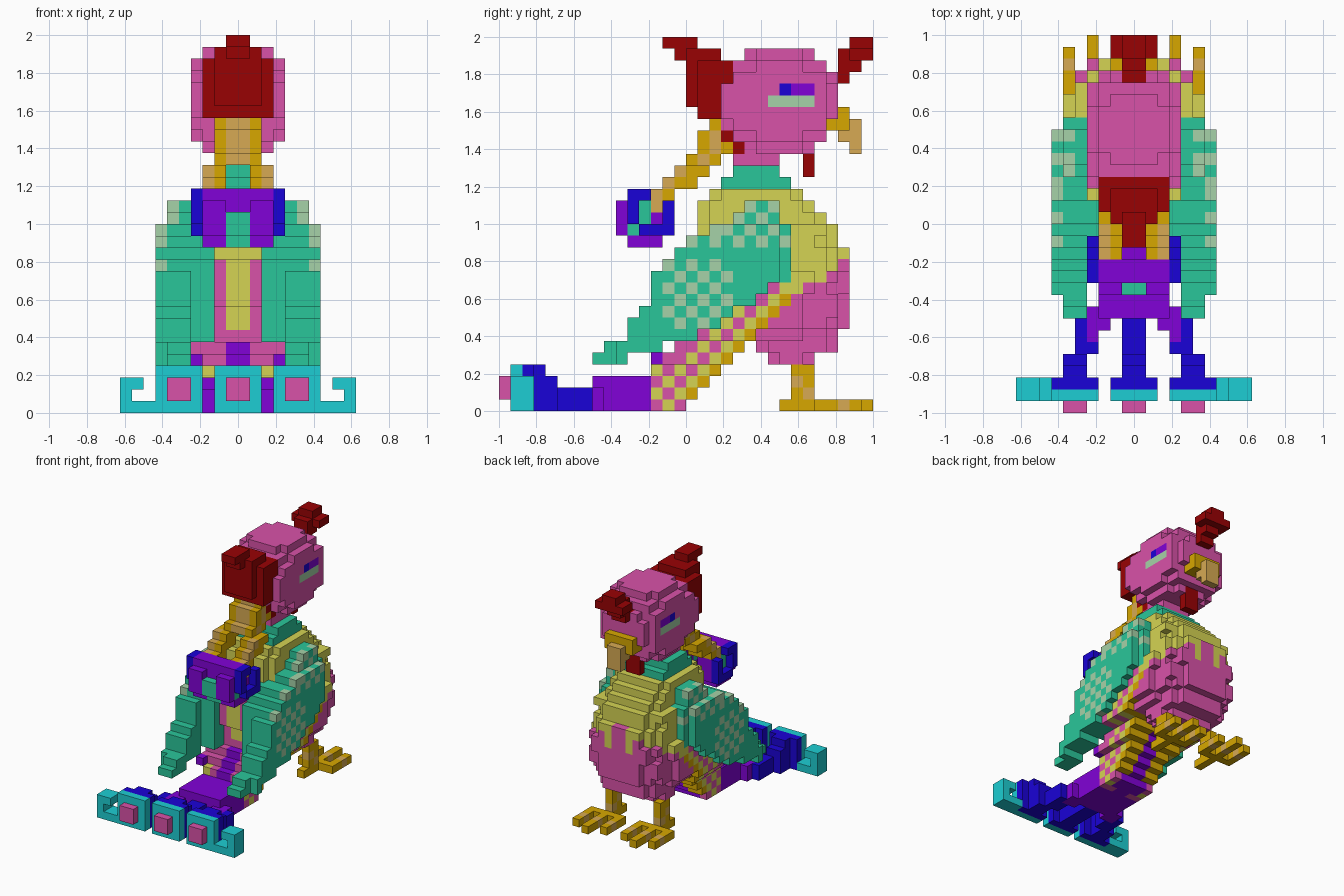
import bpy, bmesh
from mathutils import Vector

if "Cube" in bpy.data.objects:
    bpy.data.objects.remove(bpy.data.objects["Cube"], do_unlink=True)

S = 0.0625  # edge of one block
COLOURS = {
    "pink": (217, 82, 169), "green": (42, 198, 154), "olive_yellow": (213, 212, 83),
    "dark_red": (153, 2, 4), "ochre": (215, 167, 0), "tan": (215, 170, 83),
    "purple": (129, 2, 215), "blue": (26, 2, 215), "cyan": (29, 206, 211),
    "pale_green": (166, 210, 168)}


def linear(c):
    c /= 255
    return c / 12.92 if c <= 0.04045 else ((c + 0.055) / 1.055) ** 2.4


mats = []
for name, rgb in COLOURS.items():
    m = bpy.data.materials.new(name)
    m.use_nodes = True
    col = [linear(c) for c in rgb] + [1]
    m.diffuse_color = col
    m.node_tree.nodes["Principled BSDF"].inputs["Base Color"].default_value = col
    mats.append(m)
INDEX = {n: i for i, n in enumerate(COLOURS)}

owner, parts = set(), {}  # every block belongs to one part only


def put(part, a, j, k, colour):
    """Add a block and its mirror image; a counts outwards from the middle."""
    for i in (a, -1 - a):
        if (i, j, k) not in owner:
            owner.add((i, j, k))
            parts.setdefault(part, {})[i, j, k] = colour


def box(part, a, j, k, colour):
    """Fill half-open block ranges; colour is a name or a rule."""
    for x in range(*a):
        for y in range(*j):
            for z in range(*k):
                put(part, x, y, z, colour(x, y, z) if callable(colour) else colour)


# crown at the back of the head and crest on the forehead
R = "dark_red"
box("crown", (0, 1), (14, 17), (31, 32), R)
box("crown", (0, 1), (15, 16), (30, 31), R)
box("crown", (0, 2), (16, 19), (30, 31), R)
box("crown", (0, 2), (16, 17), (26, 30), R)
box("crown", (0, 3), (17, 20), (25, 30), R)
box("crown", (0, 2), (19, 20), (23, 24), R)
box("crown", (0, 2), (20, 21), (22, 23), R)
box("crest", (0, 1), (28, 30), (28, 29), R)
box("crest", (0, 1), (29, 31), (29, 30), R)
box("crest", (0, 1), (29, 30), (30, 31), R)
box("crest", (0, 2), (30, 32), (30, 31), R)
box("crest", (0, 1), (30, 32), (31, 32), R)
box("wattle", (0, 1), (26, 27), (20, 23), R)

# beak
box("beak", (0, 2), (28, 30), (24, 26), "ochre")
box("beak", (0, 1), (30, 31), (22, 25), "tan")
box("beak", (0, 1), (29, 30), (23, 24), "tan")


# rounded head with painted eyes and flat cheeks
def head_colour(a, j, k):
    if a == 3 and k == 27 and 24 <= j <= 26:
        return "blue" if j == 24 else "purple"
    return "pale_green" if a == 3 and k == 26 and 23 <= j <= 26 else "pink"


for a in range(4):
    for j in range(19, 29):
        for k in range(22, 31):
            if ((a + .5) / 4) ** 3 + (abs(j - 23.5) / 5) ** 3 + (abs(k - 26) / 4.5) ** 3 < 1:
                put("head", a, j, k, head_colour(a, j, k))
box("head", (3, 4), (19, 28), (25, 28), head_colour)
box("head", (3, 4), (20, 28), (24, 29), head_colour)

# neck
box("neck", (0, 2), (20, 24), (21, 22), "pink")
box("neck", (0, 3), (20, 24), (20, 21), "green")
box("neck", (0, 3), (19, 25), (19, 20), "green")

# braid that splits in two on its way down
for k, j0, j1 in ((24, 18, 19), (23, 17, 19), (22, 17, 20), (21, 16, 19),
                  (20, 15, 18), (19, 14, 17), (18, 13, 15), (17, 13, 14)):
    if k > 20:
        box("braid", (0, 2), (j0, j1), (k, k + 1),
            lambda a, j, z: "tan" if a == 0 or j == j0 + 1 else "ochre")
    else:
        box("braid", (1, 3), (j0, j1), (k, k + 1),
            lambda a, j, z: "tan" if a == 2 and j == j0 else "ochre")

# curled end of the braid: purple roll with blue outer rings and a green clasp
box("curl", (0, 1), (10, 11), (15, 17), "green")
box("curl", (0, 1), (11, 12), (14, 15), "green")
CURL = ((18, ".bb.."), (17, "pbggb"), (16, "pbgpb"), (15, "pgbbb"), (14, ".ppp."))
for k, row in CURL:
    for n, c in enumerate(row):
        if c == ".":
            continue
        if c == "b":
            box("curl", (3, 4), (10 + n, 11 + n), (k, k + 1), "blue")
        box("curl", (0 if k > 16 and n in (1, 2) else 1, 3), (10 + n, 11 + n), (k, k + 1),
            "green" if c == "g" else "purple")


# wings: side profile in rows, outer layer speckled at the shoulder and in a band
def wing_colour(a, j, k):
    outer = a == 6 or (a == 5 and (k >= 16 or j >= 24))
    speckled = k >= 14 or (7 <= k <= 12 and 14 <= j < 20)
    dotted = (j + k) % 2 == 0 or (j, k) == (18, 15)
    return "pale_green" if outer and speckled and dotted else "green"


WING = ((4, 8, 11), (5, 9, 14), (6, 11, 17), (7, 11, 19), (8, 12, 20), (9, 13, 22),
        (10, 13, 23), (11, 13, 25), (12, 14, 25), (13, 15, 25), (14, 16, 25),
        (15, 18, 25), (16, 20, 24), (17, 21, 24))
for k, j0, j1 in WING:
    if k <= 15:
        box("wing", (6, 7), (max(j0, 10), min(j1, 24)), (k, k + 1), wing_colour)
    box("wing", (4, 6), (j0, j1), (k, k + 1), wing_colour)
    if 6 <= k <= 14:
        box("wing", (2, 4), (max(j0, 14), min(j1, 18)), (k, k + 1), "green")


# slanted feathers under the tail, widening upwards, speckled on the sides
def covert_colour(a, j, k):
    if a == 0:
        return "purple" if k < 6 or j - k > 13 else "pink"
    if j - k >= 15 and k > 0:
        return "ochre"
    if a == 1:
        return "purple" if j - k >= 14 else "pink"
    return "pink" if (j + k) % 2 or (k > 3 and j == k + 10) else "olive_yellow"


box("tail_coverts", (3, 4), (13, 14), (4, 5), "purple")
for k in range(11):
    width = 3 if k < 4 else min(k, 6) if k > 5 else 4
    box("tail_coverts", (0, width), (max(13, k + 10), min(k + 16, 25)), (k, k + 1),
        covert_colour)


# body: rounded rows, yellow mantle dripping over a ruffled pink belly
def body_colour(a, j, k):
    if j < 18 and k < 16:
        return "olive_yellow" if (a == 0 and k >= 7) or k >= 13 else "pink"
    if j >= 29:
        return "olive_yellow" if k >= (14, 11, 13, 14)[min(a, 3)] else "pink"
    return "olive_yellow" if k >= 12 - (2, 1, 0)[(a + j) % 3] else "pink"


BODY = ((4, 23, 27, 4), (5, 22, 29, 4.5), (6, 18, 29, 5), (7, 16, 30, 5.6), (8, 16, 30, 6),
        (9, 15, 30, 6), (10, 15, 30, 6), (11, 15, 30, 6), (12, 15, 30, 5.6), (13, 16, 30, 5.4),
        (14, 16, 29, 5.4), (15, 17, 29, 5.4), (16, 17, 28, 4.5), (17, 17, 27, 4.4), (18, 18, 26, 4))
for k, j0, j1, w in BODY:
    for a in range(6):
        limit = 0.86 if k < 11 and (a + k // 2) % 2 else 1
        for j in range(j0, j1):
            d = abs(j + .5 - (j0 + j1) / 2) / ((j1 - j0) / 2 + .1)
            if ((a + .5) / w) ** 3 + d ** 3 < limit:
                put("body", a, j, k, body_colour(a, j, k))

# purple train fanning into three blue plumes
box("train", (0, 3), (8, 13), (0, 3), "purple")
box("train", (2, 4), (7, 9), (0, 2), "purple")
box("train", (3, 4), (6, 7), (1, 2), "purple")
for j0, j1, a0, a1 in ((2, 3, 0, 2), (3, 9, 0, 1), (2, 3, 3, 7),
                       (3, 5, 4, 6), (5, 7, 3, 5), (7, 8, 3, 5)):
    box("plumes", (a0, a1), (j0, j1), (0, 4 if j0 == 2 else 2), "blue")
for a0, a1 in ((0, 1), (4, 6)):
    box("plumes", (a0, a1), (3, 4), (2, 4), "blue")
    box("plumes", (a0, a1), (4, 5), (2, 3), "blue")

# cyan plume ends with pink studs and outer hooks
for a0, a1 in ((0, 2), (3, 7)):
    box("plume_ends", (a0, a1), (1, 2), (0, 4), "cyan")
for a0, a1 in ((0, 1), (4, 6)):
    box("plume_studs", (a0, a1), (0, 1), (1, 3), "pink")
box("plume_hooks", (7, 10), (1, 3), (0, 1), "cyan")
box("plume_hooks", (9, 10), (1, 3), (1, 3), "cyan")
box("plume_hooks", (8, 9), (1, 3), (2, 3), "cyan")

# legs and three-toed feet
box("legs", (3, 4), (25, 27), (1, 4), lambda a, j, k: "tan" if (j + k) % 3 == 0 else "ochre")
box("feet", (3, 4), (24, 27), (0, 1), "ochre")
box("feet", (1, 6), (27, 28), (0, 1), "ochre")
for a, end in ((1, 31), (3, 32), (5, 31)):
    box("feet", (a, a + 1), (28, end), (0, 1), lambda a, j, k: "tan" if j == 29 else "ochre")

# turn each part into a skin of its exposed block faces
SIDES = []
for axis in range(3):
    u, v = (axis + 1) % 3, (axis + 2) % 3
    for sign in (0, 1):
        ring = []
        for p, q in ((0, 0), (1, 0), (1, 1), (0, 1)):
            c = [0, 0, 0]
            c[axis], c[u], c[v] = sign, p, q
            ring.append(tuple(c))
        step = [0, 0, 0]
        step[axis] = 2 * sign - 1
        SIDES.append((step, ring if sign else ring[::-1]))

for part, cells in parts.items():
    bm, verts = bmesh.new(), {}
    for (i, j, k), colour in cells.items():
        for (dx, dy, dz), ring in SIDES:
            if (i + dx, j + dy, k + dz) in owner:
                continue
            loop = []
            for cx, cy, cz in ring:
                key = (i + cx, j + cy, k + cz)
                if key not in verts:
                    verts[key] = bm.verts.new(Vector((key[0], key[1] - 16, key[2])) * S)
                loop.append(verts[key])
            bm.faces.new(loop).material_index = INDEX[colour]
    mesh = bpy.data.meshes.new(part)
    bm.to_mesh(mesh)
    bm.free()
    used = sorted({p.material_index for p in mesh.polygons})
    indices = [used.index(p.material_index) for p in mesh.polygons]
    for n in used:
        mesh.materials.append(mats[n])
    mesh.polygons.foreach_set("material_index", indices)
    bpy.context.collection.objects.link(bpy.data.objects.new(part, mesh))
